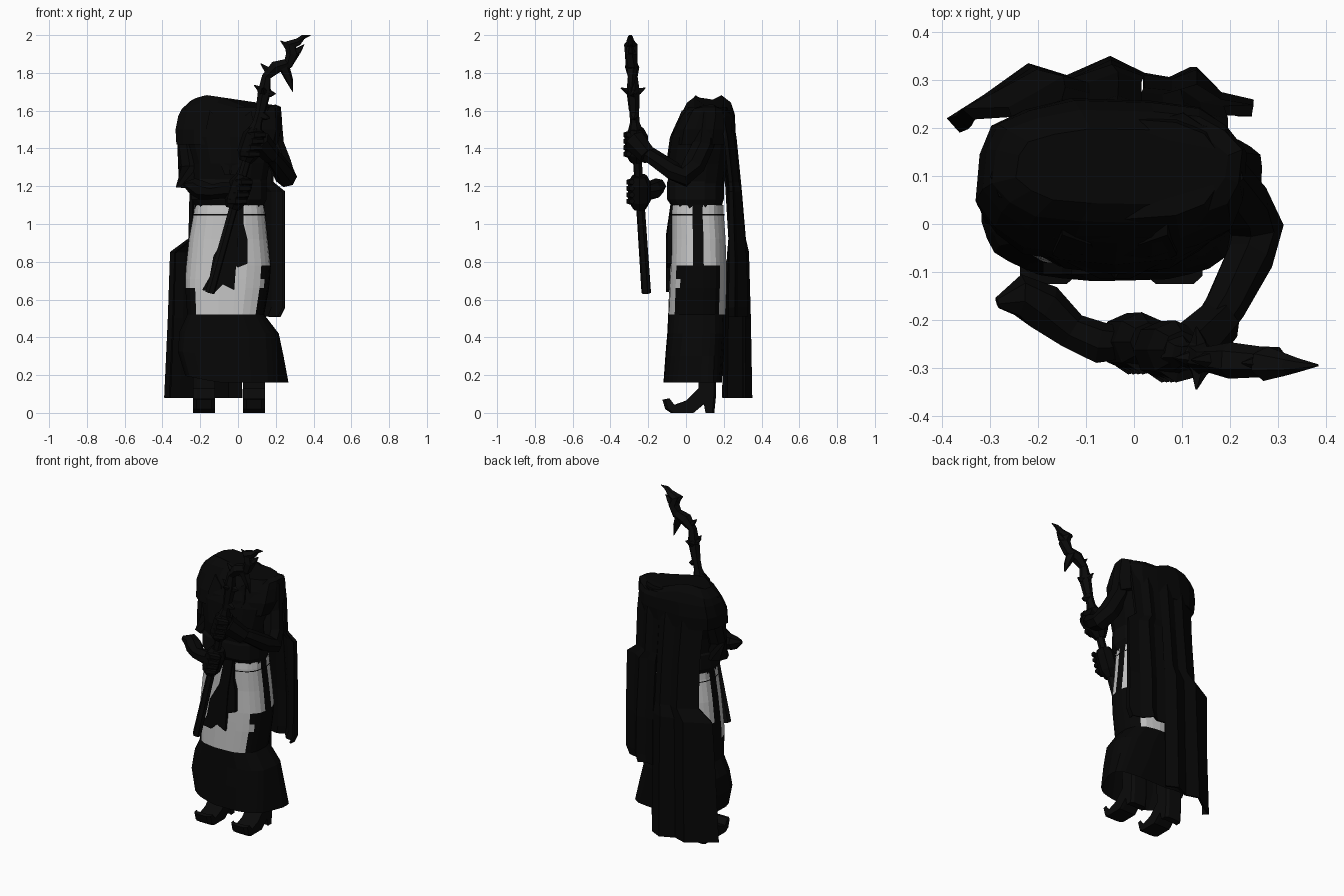
import bpy, bmesh, math
from mathutils import Vector

if "Cube" in bpy.data.objects:
    bpy.data.objects.remove(bpy.data.objects["Cube"])


def material(name, value):
    m = bpy.data.materials.new(name)
    m.use_nodes = True
    colour = (value, value, value, 1)
    m.diffuse_color = colour
    bsdf = m.node_tree.nodes["Principled BSDF"]
    bsdf.inputs["Base Color"].default_value = colour
    bsdf.inputs["Roughness"].default_value = 0.9
    return m


BLACK = material("black cloth", 0.002)
LEATHER = material("dark leather", 0.003)
PALE = material("pale cloth", 0.55)


def finish(name, bm, *mats):
    bmesh.ops.recalc_face_normals(bm, faces=bm.faces)
    mesh = bpy.data.meshes.new(name)
    bm.to_mesh(mesh)
    bm.free()
    ob = bpy.data.objects.new(name, mesh)
    bpy.context.collection.objects.link(ob)
    for m in mats:
        mesh.materials.append(m)
    return ob


def loft(name, rings, *mats, closed=True, caps=True):
    """Skin a list of equally long point rows."""
    bm = bmesh.new()
    rows = [[bm.verts.new(p) for p in r] for r in rings]
    n = len(rows[0])
    for a, b in zip(rows, rows[1:]):
        for i in range(n if closed else n - 1):
            j = (i + 1) % n
            bm.faces.new((a[i], a[j], b[j], b[i]))
    if closed and caps:
        bm.faces.new(rows[0])
        bm.faces.new(rows[-1])
    return finish(name, bm, *mats)


def ring(z, x0, x1, y0, y1, sides=14, ripple=0.0, power=0.75):
    """Rounded-box cross-section between the given limits."""
    pts = []
    for i in range(sides):
        a = 2 * math.pi * (i + 0.5) / sides
        c, s = math.cos(a), math.sin(a)
        k = 1 - ripple * (i % 2)
        px = math.copysign(abs(c) ** power, c) * k
        py = math.copysign(abs(s) ** power, s) * k
        pts.append(((x0 + x1) / 2 + px * (x1 - x0) / 2,
                    (y0 + y1) / 2 + py * (y1 - y0) / 2, z))
    return pts


def tube(name, path, radii, mat, sides=6):
    """Tapered limb following a path."""
    path = [Vector(p) for p in path]
    rings = []
    for i, p in enumerate(path):
        d = path[min(i + 1, len(path) - 1)] - path[max(i - 1, 0)]
        q = d.to_track_quat('Z', 'Y')
        rings.append([p + q @ Vector((math.cos(t) * radii[i], math.sin(t) * radii[i], 0))
                      for t in [2 * math.pi * k / sides for k in range(sides)]])
    return loft(name, rings, mat)


def plate(name, outline, depth, mat, to3d):
    """Extruded flat outline; to3d maps (u, v, depth) to space."""
    return loft(name, [[to3d(u, v, 0) for u, v in outline],
                       [to3d(u, v, depth) for u, v in outline]], mat)


# Torso and belt
loft("torso", [ring(1.08, -.23, .14, -.07, .19), ring(1.2, -.24, .15, -.09, .2),
               ring(1.32, -.24, .17, -.105, .22), ring(1.46, -.28, .2, -.085, .24),
               ring(1.56, -.28, .21, -.04, .24), ring(1.62, -.22, .18, .01, .22)], BLACK)
loft("belt", [ring(1.1, -.23, .14, -.08, .19), ring(1.13, -.25, .155, -.1, .2),
              ring(1.22, -.25, .155, -.1, .2), ring(1.25, -.23, .15, -.09, .19)], LEATHER)

# Slumped shoulder mantle, higher on the right shoulder with a dip at the neck
mantle = []
for z, x0, x1, y0, y1 in ((1.42, -.33, .22, -.085, .26), (1.5, -.335, .24, -.07, .265),
                          (1.58, -.32, .235, -.03, .26), (1.63, -.3, .23, .0, .24),
                          (1.66, -.25, .2, .04, .2)):
    t = max(0, (z - 1.56) / 0.1)
    mantle.append([(x, y, zz + t * (0.035 * math.cos((x + .15) * 14) - .012 - (.02 if x > .1 else 0)))
                   for x, y, zz in ring(z, x0, x1, y0, y1, 16, 0.03)])
loft("shoulder_mantle", mantle, BLACK)
for side in (-1, 1):
    plate("lapel", [(0, 1.26), (.03, 1.26), (.13, 1.5), (.11, 1.6), (.05, 1.55)], 0.03, BLACK,
          lambda u, v, d, s=side: (-.04 + s * u, -.115 + max(0, v - 1.38) * .42 + d, v))

# Skirt with pale under-panels; the hem flares to the back left and lifts on the right
levels = [(1.1, -.23, .14, -.075, .2), (1.06, -.235, .145, -.08, .2),
          (.92, -.26, .16, -.08, .21), (.78, -.275, .175, -.085, .215),
          (.71, -.28, .17, -.088, .215), (.66, -.28, .165, -.09, .215), (.52, -.27, .14, -.095, .21),
          (.42, -.31, .22, -.1, .21), (.3, -.32, .25, -.11, .2), (.16, -.28, .28, -.12, .19)]
rings = []
for lv in levels:
    low = max(0, .52 - lv[0]) / .36
    rings.append([(x + (.35 * low * (y - .12) if x > 0 else 0), y, z + .2 * low * max(0, -x - .1))
                  for x, y, z in ring(*lv, sides=28, ripple=0.012, power=.75 - .2 * low)])
skirt = loft("skirt", rings, BLACK, PALE, caps=False)
for f in skirt.data.polygons:
    x, y, z = f.center
    if y < .02:
        pale = z > .78 or (z > .66 and x < .13) or (z > .52 and -.22 < x < .1)
    else:
        pale = (y > .1 and z > .77) or (y > .17 and z > .52)
    f.material_index = int(pale)
loft("waist_trim", [ring(z, -.24, .15, -.086, .205, 28) for z in (1.046, 1.052)], BLACK, caps=False)

# Hanging sash tails
for outline, y in (([(-.04, 1.12), (.02, 1.12), (.0, .92), (-.02, .65), (-.08, .68), (-.12, .64),
                     (-.19, .65), (-.15, .72), (-.13, .83), (-.06, .95)], -.105),
                   ([(-.03, 1.12), (.03, 1.12), (.03, 1.0), (.05, .92), (.05, .79), (.0, .77), (-.05, .8)], -.1)):
    plate("sash_tail", outline, 0.025, BLACK,
          lambda u, v, d: (u, y + .025 * max(0, (v - .95) / .17) + d, v))

# Back cape: long panel and shorter left panel, both pleated, flatter towards the top
fold = [(-.36, .195), (-.385, .22), (-.31, .265), (-.22, .33), (-.14, .305), (-.05, .345), (.02, .31),
        (.08, .3), (.13, .322), (.18, .27), (.245, .255), (.24, .225)]
rows_long = [(1.6, .7, .5, -.07), (1.45, .68, .5, -.045), (1.2, .65, .5, -.02), (.92, .67, .55, .0),
             (.85, .92, .7, .005), (.5, .95, .9, 0), (.08, 1, 1, 0)]
rows_short = [(1.6, .78, .5, -.07), (1.45, .78, .5, -.045), (1.22, .75, .5, -.02), (1.17, 1, .6, -.015),
              (.8, 1, .9, 0), (.56, 1, 1, 0), (.51, .9, 1, 0)]
for name, pts, rows in (("long_cape", fold[:7], rows_long), ("left_cape", fold[6:], rows_short)):
    cape = loft(name, [[(x * k, .27 + (y - .27) * q + dy, z) for x, y in pts] for z, k, q, dy in rows],
                BLACK, closed=False)
    thick = cape.modifiers.new("thickness", 'SOLIDIFY')
    thick.thickness = 0.012
    thick.offset = 0

# Sleeves and arms
tube("right_sleeve", [(-.24, .1, 1.6), (-.26, .08, 1.45), (-.255, .05, 1.3), (-.26, .05, 1.19)],
     [.06, .065, .062, .07], BLACK, 8)
tube("right_forearm", [(-.285, -.165, 1.21), (-.24, -.15, 1.2), (-.19, -.175, 1.18), (-.13, -.225, 1.17),
                       (-.07, -.25, 1.18), (-.02, -.25, 1.18)], [.012, .045, .052, .04, .045, .035], BLACK, 7)
tube("left_sleeve", [(.17, .11, 1.59), (.185, .09, 1.42), (.225, .04, 1.31), (.255, -.01, 1.25), (.24, -.07, 1.28),
                     (.19, -.17, 1.35), (.13, -.26, 1.41)],
     [.06, .06, .062, .058, .052, .045, .04], BLACK, 7)


# Staff shaft
def on_staff(z):
    t = (z - .63) / .97
    return Vector((-.15 + .27 * t, -.21 - .065 * t, z))


tube("staff_shaft", [on_staff(z) for z in (.635, 1.0, 1.4, 1.5, 1.54, 1.64)],
     [.026, .024, .024, .038, .026, .026], LEATHER)

# Gripping hands, each with four wrapped fingers
for name, z in (("right", 1.17), ("left", 1.42)):
    c = on_staff(z)
    tube(name + "_palm", [c + Vector((dx * .35, 0, dx)) for dx in (-.09, -.045, .045, .085)],
         [.035, .06, .062, .04], BLACK, 8)
    for k in range(4):
        p = c + Vector((.01 * k, 0, -.05 + .034 * k))
        tube(name + "_finger", [p + Vector(v) for v in ((-.05, -.025, 0), (-.01, -.052, 0), (.045, -.04, 0))],
             [.018, .02, .015], BLACK, 5)
tube("left_cuff", [(.18, -.2, 1.36), (.11, -.27, 1.44)], [.05, .062], BLACK, 7)

# Twisted staff head with thorns
tube("staff_head", [(.12, -.275, 1.6), (.14, -.28, 1.7), (.15, -.282, 1.78), (.2, -.285, 1.83), (.265, -.288, 1.85),
                    (.29, -.29, 1.9), (.275, -.292, 1.95), (.32, -.294, 1.965), (.345, -.295, 1.99), (.385, -.295, 2.0)],
     [.028, .036, .026, .038, .032, .036, .036, .022, .014, .002], LEATHER)
for base, tip, r in (((.24, -.287, 1.84), (.29, -.29, 1.7), .032), ((.14, -.28, 1.7), (.085, -.28, 1.735), .028),
                     ((.14, -.28, 1.7), (.2, -.28, 1.69), .028), ((.17, -.284, 1.8), (.12, -.284, 1.85), .026),
                     ((.28, -.29, 1.93), (.225, -.29, 1.97), .028), ((.28, -.29, 1.9), (.35, -.29, 1.95), .028),
                     ((.13, -.278, 1.7), (.13, -.345, 1.72), .028), ((.13, -.278, 1.7), (.13, -.215, 1.72), .028),
                     ((.12, -.275, 1.58), (.17, -.275, 1.56), .026)):
    mid = (Vector(base) + Vector(tip)) / 2 + Vector((.006, 0, -.006))
    tube("thorn", [base, mid, tip], [r, r * .65, .002], LEATHER, 5)

# Heeled boots with curled toes
boot = [(-.125, .07), (-.11, .02), (-.08, 0), (.04, 0), (.1, .05), (.11, 0), (.15, 0), (.16, .1),
        (.16, .26), (.06, .26), (.07, .13), (0, .065), (-.07, .04), (-.1, .075)]
for name, x in (("right_boot", -.18), ("left_boot", .085)):
    loft(name, [[(x + w, .04 + (y - .04) * k, z) for y, z in boot]
                for w, k in ((-.058, .9), (-.04, 1), (.04, 1), (.058, .9))], LEATHER)
